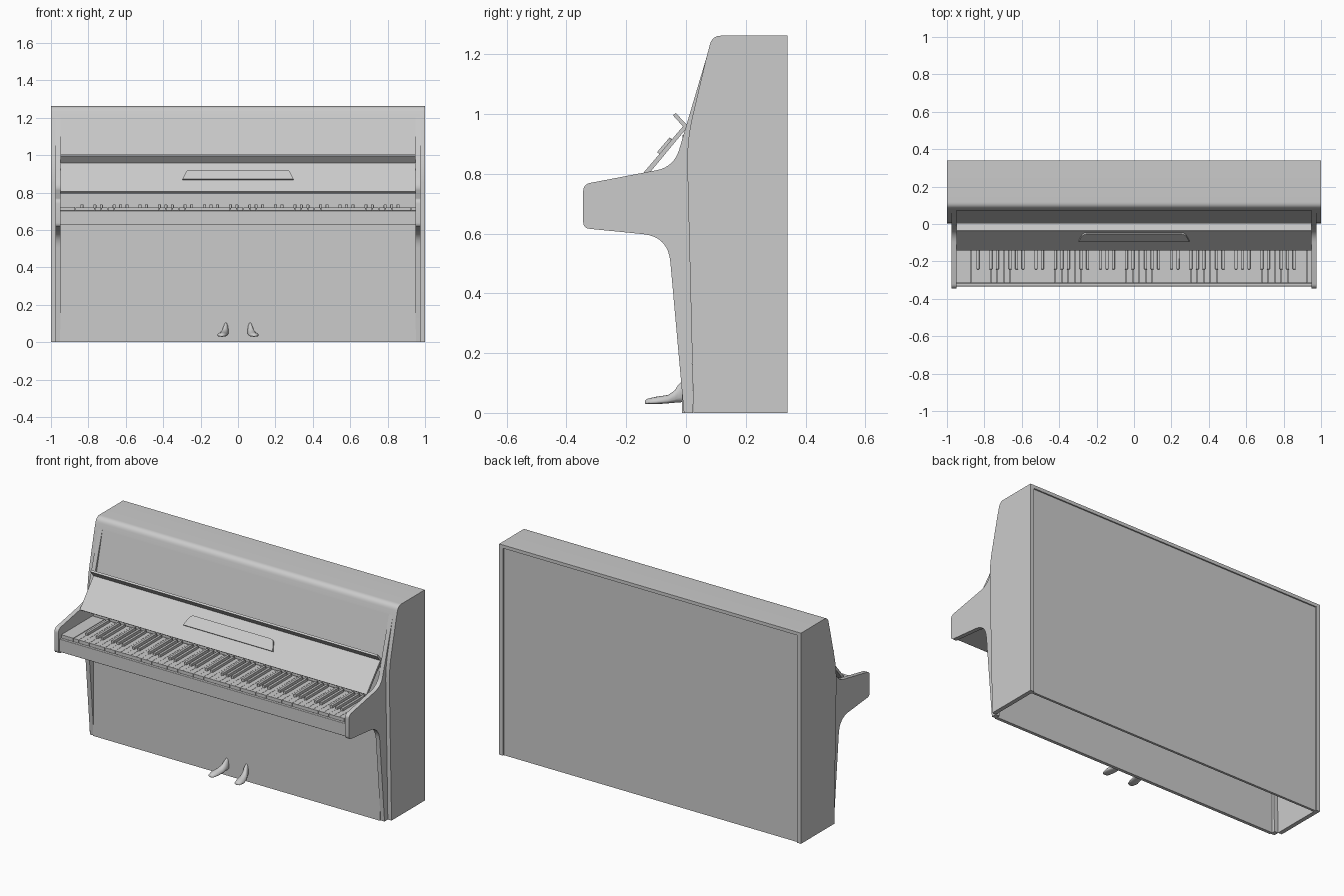
import bpy, bmesh, math
from mathutils import Matrix, Vector

if "Cube" in bpy.data.objects:
    bpy.data.objects.remove(bpy.data.objects["Cube"])

# local (u, v, w) -> (w, u, v): side profiles in y/z extruded along x
SIDE = Matrix(((0, 0, 1, 0), (1, 0, 0, 0), (0, 1, 0, 0), (0, 0, 0, 1)))


def finish(name, bm, bevel=0.0, angle=30):
    bmesh.ops.recalc_face_normals(bm, faces=bm.faces)
    me = bpy.data.meshes.new(name)
    bm.to_mesh(me)
    bm.free()
    for p in me.polygons:
        p.use_smooth = True
    me.set_sharp_from_angle(angle=math.radians(angle))
    ob = bpy.data.objects.new(name, me)
    bpy.context.collection.objects.link(ob)
    if bevel:
        m = ob.modifiers.new("bevel", 'BEVEL')
        m.width, m.segments = bevel, 2
    return ob


def rounded(pts, n=8):
    """Points (u, v) or (u, v, r): corners with r are rounded off."""
    out = []
    for i, p in enumerate(pts):
        c = Vector(p[:2])
        if len(p) < 3:
            out.append(c)
            continue
        a = c + (Vector(pts[i - 1][:2]) - c).normalized() * p[2]
        b = c + (Vector(pts[(i + 1) % len(pts)][:2]) - c).normalized() * p[2]
        for k in range(n + 1):
            t = k / n
            out.append(a * (1 - t) ** 2 + c * 2 * t * (1 - t) + b * t * t)
    return out


def prism(name, pts, lo, hi, M=SIDE):
    bm = bmesh.new()
    pts = rounded(pts)
    A = [bm.verts.new(M @ Vector((p.x, p.y, lo))) for p in pts]
    B = [bm.verts.new(M @ Vector((p.x, p.y, hi))) for p in pts]
    bm.faces.new(A)
    bm.faces.new(B[::-1])
    n = len(pts)
    for i in range(n):
        j = (i + 1) % n
        bm.faces.new((A[i], A[j], B[j], B[i]))
    return finish(name, bm)


def add_box(bm, x, y, z):
    c = [(a + b) / 2 for a, b in (x, y, z)]
    s = [b - a for a, b in (x, y, z)]
    bmesh.ops.create_cube(bm, size=1, matrix=Matrix.Translation(c) @ Matrix.Diagonal((*s, 1)))


def box(name, x, y, z, bevel=0.0):
    bm = bmesh.new()
    add_box(bm, x, y, z)
    return finish(name, bm, bevel)


# case sides and the inner cheeks that carry the keyboard
case = [(0.025, 0), (0.34, 0), (0.34, 1.262), (0.088, 1.262, 0.03),
        (0.066, 1.18), (0.008, 0.935, 0.06), (0.004, 0.85)]
cheek = [(-0.007, 0), (0.024, 0), (0.008, 0.85), (0.012, 0.93), (0.076, 1.215),
         (-0.04, 0.823, 0.06), (-0.344, 0.765, 0.025), (-0.344, 0.618, 0.022),
         (-0.06, 0.59, 0.085)]
for side, s in (("left", -1), ("right", 1)):
    prism(f"{side}_case_side", case, *sorted((s * 0.975, s * 1.0)))
    prism(f"{side}_cheek", cheek, *sorted((s * 0.95, s * 0.976)))

# lid, back, upper and lower front panels; underside stays open
prism("top_lid", [(0.34, 1.262), (0.088, 1.262, 0.03), (0.073, 1.205),
                  (0.092, 1.205), (0.105, 1.242), (0.34, 1.242)], -0.975, 0.975)
box("back_panel", (-0.978, 0.978), (0.318, 0.332), (0, 1.245))
prism("upper_panel", [(0.006, 0.92), (0.078, 1.215), (0.094, 1.215), (0.022, 0.92)], -0.976, 0.976)
box("lower_panel", (-0.951, 0.951), (-0.013, 0.006), (0, 0.64))
box("action_panel", (-0.951, 0.951), (-0.012, 0.004), (0.63, 0.93))

# key bed with front slip and end blocks
box("key_bed", (-0.951, 0.951), (-0.318, -0.01), (0.626, 0.700))
box("key_slip", (-0.951, 0.951), (-0.333, -0.316), (0.626, 0.703), 0.002)
K0, K1, N = -0.869, 0.925, 52
box("left_key_block", (-0.951, K0 - 0.002), (-0.316, -0.02), (0.699, 0.722))
box("right_key_block", (K1 + 0.002, 0.951), (-0.316, -0.02), (0.699, 0.722))

# 52 white and 36 black keys, starting on the sixth note of the scale
w = (K1 - K0) / N
white, black = bmesh.new(), bmesh.new()
for i in range(N):
    x = K0 + i * w
    add_box(white, (x + 0.0006, x + w - 0.0006), (-0.315, -0.02), (0.699, 0.721))
    if (i + 5) % 7 not in (2, 6) and i < N - 1:
        add_box(black, (x + w - 0.008, x + w + 0.008), (-0.242, -0.03), (0.715, 0.736))
finish("white_keys", white)
finish("black_keys", black, 0.002)

# open fallboard, its folded lip and the small music ledge
prism("fallboard", [(-0.141, 0.805), (-0.004, 0.966), (0.006, 0.957), (-0.128, 0.796)], -0.95, 0.95)
prism("fallboard_lip", [(-0.044, 0.996), (-0.034, 1.003), (0.004, 0.963), (-0.006, 0.954)], -0.95, 0.95)
d = Vector((0, 0.137, 0.161)).normalized()
n = Vector((1, 0, 0)).cross(d)
M = Matrix.Translation((0, -0.141, 0.805)) @ Matrix((Vector((1, 0, 0)), d, n)).transposed().to_4x4()
prism("music_ledge", [(-0.297, 0.08), (0.297, 0.08), (0.272, 0.145, 0.02), (-0.272, 0.145, 0.02)],
      -0.001, 0.010, M)

# two pedals: rings of (y, centre x, half width, bottom, top), mirrored
rings = [(-0.137, .088, .009, .031, .040), (-0.131, .087, .018, .029, .047),
         (-0.10, .085, .026, .029, .054), (-0.06, .078, .024, .032, .060),
         (-0.038, .071, .018, .034, .075), (-0.025, .067, .016, .035, .095),
         (-0.012, .065, .014, .036, .106), (0.0, .064, .011, .038, .107)]
for side, s in (("left", -1), ("right", 1)):
    bm = bmesh.new()
    loops = []
    for y, cx, hw, z0, z1 in rings:
        loop = []
        for k in range(16):
            a = math.tau * k / 16
            base = z0 + (z1 - z0) * 0.25
            up = math.sin(a)
            z = base + up * ((z1 - base) if up > 0 else (base - z0))
            loop.append(bm.verts.new((s * (cx + hw * math.cos(a)), y, z)))
        loops.append(loop)
    for p, q in zip(loops, loops[1:]):
        for k in range(16):
            j = (k + 1) % 16
            bm.faces.new((p[k], p[j], q[j], q[k]))
    bm.faces.new(loops[0])
    bm.faces.new(loops[-1])
    finish(f"{side}_pedal", bm, angle=60)
